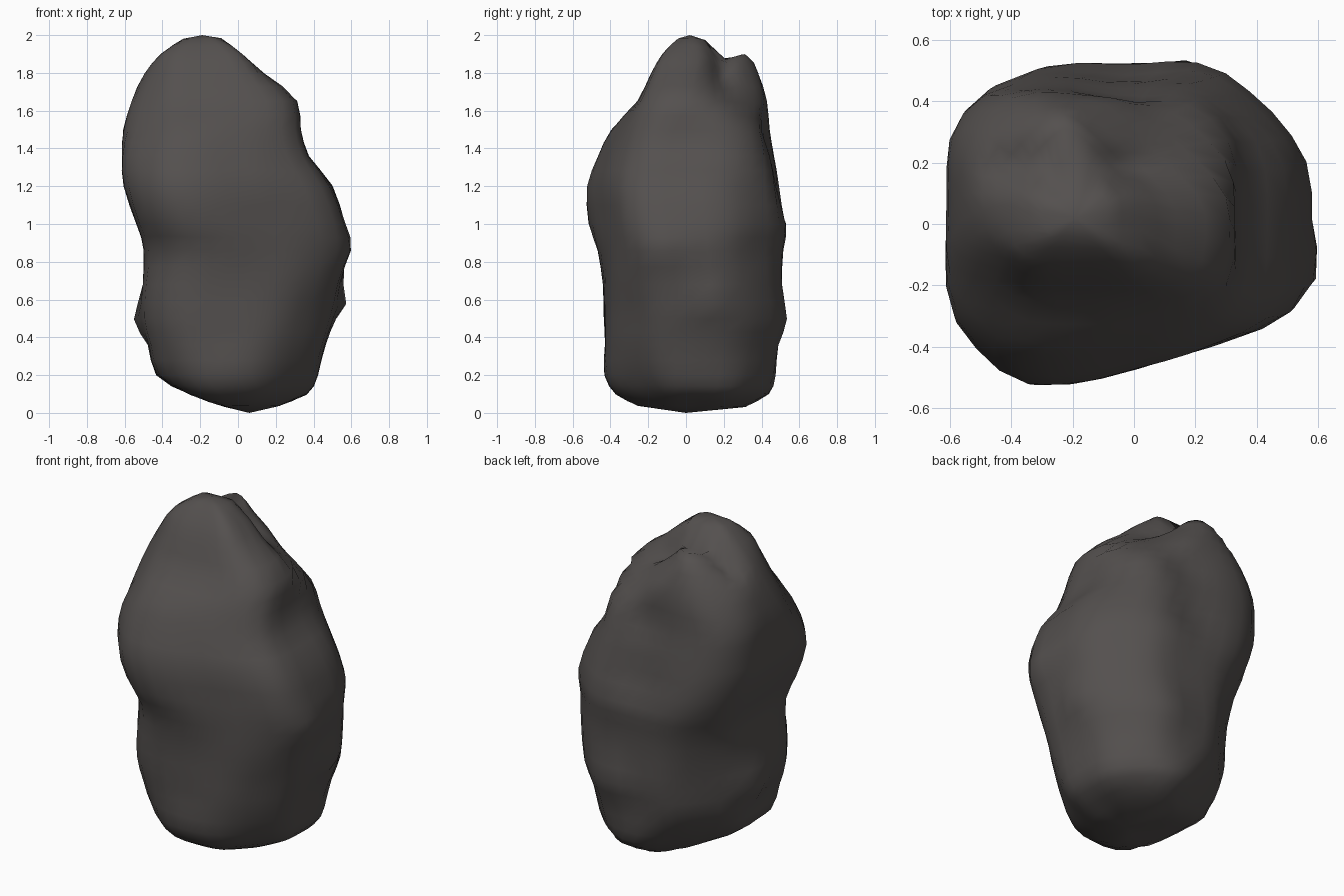
import bpy, bmesh, math
from mathutils import Vector, noise

if "Cube" in bpy.data.objects:
    bpy.data.objects.remove(bpy.data.objects["Cube"])

# Boulder cross-sections: z, then extents along x, y and the two diagonals
# z, x-, x+, y-, y+, (x+y)-, (x+y)+, (y-x)-, (y-x)+
ROWS = [
    (0.035, -.08, .22, -.26, .32, -.20, .28, -.22, .22),
    (0.10, -.25, .36, -.37, .44, -.38, .42, -.32, .30),
    (0.20, -.43, .42, -.43, .47, -.46, .47, -.38, .38),
    (0.36, -.47, .46, -.43, .48, -.51, .51, -.43, .46),
    (0.50, -.51, .50, -.43, .50, -.54, .55, -.46, .48),
    (0.68, -.50, .54, -.44, .50, -.56, .56, -.51, .50),
    (0.86, -.49, .57, -.47, .51, -.58, .56, -.56, .54),
    (1.00, -.53, .56, -.53, .53, -.62, .57, -.58, .60),
    (1.20, -.60, .49, -.53, .49, -.65, .51, -.54, .64),
    (1.36, -.61, .37, -.47, .46, -.61, .46, -.45, .65),
    (1.50, -.60, .33, -.40, .44, -.53, .42, -.39, .64),
    (1.65, -.56, .31, -.25, .43, -.45, .29, -.33, .58),
    (1.80, -.49, .14, -.18, .38, -.38, .15, -.18, .49),
    (1.90, -.40, .02, -.12, .32, -.33, .08, -.12, .39),
    (1.98, -.29, -.09, -.04, .10, -.22, .00, .06, .26),
]
# Soft hollows (negative depth makes a bump): x, y, z, radius, depth
DENTS = [
    (-.42, -.42, .84, .17, .04),    # front left crease
    (.02, .46, 1.52, .22, .045),    # back groove
    (.00, .52, 1.15, .20, .035),
    (.53, .13, .60, .10, -.05),     # right side knobs
    (.57, -.13, .87, .11, -.035),
    (.15, .50, .50, .14, -.03),     # low back knob
    (-.51, .05, .50, .13, -.035),   # low left knob
]
SEGS = 36
P = 16
SLANT = math.atan2(-.95, .31)       # front face turned slightly right


def catmull(a, b, c, d, t):
    return 0.5 * (2*b + (c-a)*t + (2*a-5*b+4*c-d)*t*t + (3*b-a-3*c+d)*t**3)


def refine(rows):
    out = []
    for i in range(len(rows) - 1):
        out.append(rows[i])
        q = [rows[max(0, min(len(rows)-1, i+k))] for k in (-1, 0, 1, 2)]
        out.append(tuple(catmull(*v, 0.5) for v in zip(*q)))
    out.append(rows[-1])
    return out


def ring(row):
    # Rounded outline bounded by eight directions and the slanted front
    z, x0, x1, y0, y1, d0, d1, e0, e1 = row
    cx, cy = (x0+x1)/2, (y0+y1)/2
    dc, ec = (cx+cy)/math.sqrt(2), (cy-cx)/math.sqrt(2)
    reach = [x1-cx, d1-dc, y1-cy, e1-ec, cx-x0, dc-d0, cy-y0, ec-e0]
    planes = [(i*math.pi/4, h) for i, h in enumerate(reach)]
    front = .455 - .35*max(0, z-1.2)
    planes.append((SLANT, front - cx*math.cos(SLANT) - cy*math.sin(SLANT)))
    pts = []
    for s in range(SEGS):
        a = 2*math.pi*s/SEGS
        total = sum((max(0, math.cos(a-t))/max(h, .03))**P for t, h in planes)
        r = 1.01*total**(-1/P)
        pts.append(Vector((cx+r*math.cos(a), cy+r*math.sin(a), z)))
    return pts


bm = bmesh.new()
rings = [[bm.verts.new(p) for p in ring(r)] for r in refine(ROWS)]
for a, b in zip(rings, rings[1:]):
    for i in range(SEGS):
        j = (i+1) % SEGS
        bm.faces.new((a[i], a[j], b[j], b[i]))
bottom = bm.verts.new((.06, 0, 0))
top = bm.verts.new((-.19, .02, 2))
for i in range(SEGS):
    j = (i+1) % SEGS
    bm.faces.new((rings[0][j], rings[0][i], bottom))
    bm.faces.new((rings[-1][i], rings[-1][j], top))

# Hollows, knobs and a slight natural unevenness
bm.normal_update()
moves = []
for v in bm.verts:
    if v in (top, bottom):
        continue
    push = 0.008*noise.noise(v.co*5)
    for x, y, z, rad, depth in DENTS:
        push -= depth*math.exp(-((v.co-Vector((x, y, z))).length/rad)**2 * 1.5)
    moves.append((v, v.normal*push))
for v, m in moves:
    v.co += m
    # Notch between the two peaks
    if v.co.z > 1.7:
        v.co.z -= .08*math.exp(-((v.co.y-.19)/.06)**2)*min(1, (v.co.z-1.7)/.15)
    v.co.z = min(2, max(0, v.co.z))
bmesh.ops.recalc_face_normals(bm, faces=bm.faces)
for f in bm.faces:
    f.smooth = True

mesh = bpy.data.meshes.new("boulder")
bm.to_mesh(mesh)
bm.free()
stone = bpy.data.materials.new("dark grey stone")
stone.diffuse_color = (0.088, 0.080, 0.077, 1)
stone.use_nodes = True
stone.node_tree.nodes["Principled BSDF"].inputs["Base Color"].default_value = stone.diffuse_color
mesh.materials.append(stone)
boulder = bpy.data.objects.new("boulder", mesh)
bpy.context.collection.objects.link(boulder)
